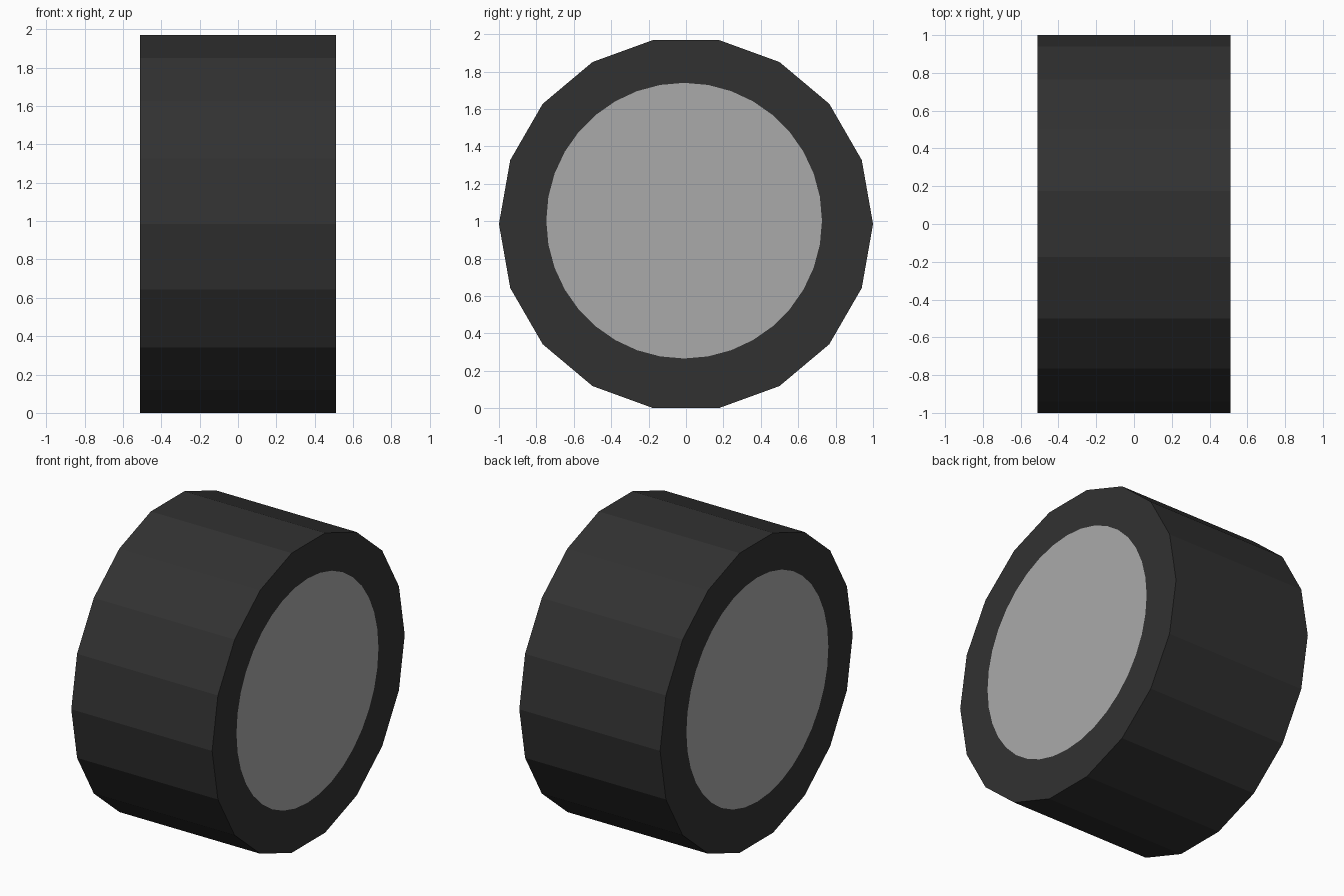
import bpy, bmesh
from math import sin, cos, pi

if "Cube" in bpy.data.objects:
    bpy.data.objects.remove(bpy.data.objects["Cube"])

SIDES = 18            # flat treads round the wheel
HALF_W = 0.512        # half width along x
CZ = cos(pi / SIDES)  # axle height, so a flat tread rests on z = 0
N = SIDES * 2         # cap points: tread corners plus edge midpoints


def material(name, v):
    m = bpy.data.materials.new(name)
    m.diffuse_color = (v, v, v, 1)
    m.use_nodes = True
    m.node_tree.nodes["Principled BSDF"].inputs["Base Color"].default_value = m.diffuse_color
    return m


def ring(bm, x, radius, cy, cz):
    return [bm.verts.new((x, cy + radius(i) * cos(2 * pi * i / N),
                          cz + radius(i) * sin(2 * pi * i / N))) for i in range(N)]


def finish(bm, name, mat):
    bmesh.ops.recalc_face_normals(bm, faces=bm.faces)
    me = bpy.data.meshes.new(name)
    bm.to_mesh(me)
    bm.free()
    me.materials.append(mat)
    ob = bpy.data.objects.new(name, me)
    bpy.context.collection.objects.link(ob)


def outer(i):         # midpoints lie on the straight edge
    return CZ if i % 2 else 1.0


def inner(i):         # hub disc edge
    return 0.737


def bridge(bm, a, b):
    for i in range(N):
        j = (i + 1) % N
        bm.faces.new((a[i], a[j], b[j], b[i]))


rubber = material("black rubber", 0.031)
metal = material("grey metal", 0.402)

# Tyre: tread band and a flat sidewall ring on each side
# Hub: flush discs filling the sidewall rings
tyre, hub = bmesh.new(), bmesh.new()
rims = []
for x in (-HALF_W, HALF_W):
    edge = ring(tyre, x, outer, 0, CZ)
    rims.append((edge, ring(tyre, x, inner, -0.01, CZ + 0.018)))
    face = hub.faces.new(ring(hub, x, inner, -0.01, CZ + 0.018))
    face.normal_update()
    if face.normal.x * x < 0:
        face.normal_flip()
bridge(tyre, rims[0][0], rims[1][0])
for edge, hole in rims:
    bridge(tyre, edge, hole)
finish(tyre, "tyre", rubber)

me = bpy.data.meshes.new("hub_discs")
hub.to_mesh(me)
hub.free()
me.materials.append(metal)
bpy.context.collection.objects.link(bpy.data.objects.new("hub_discs", me))
